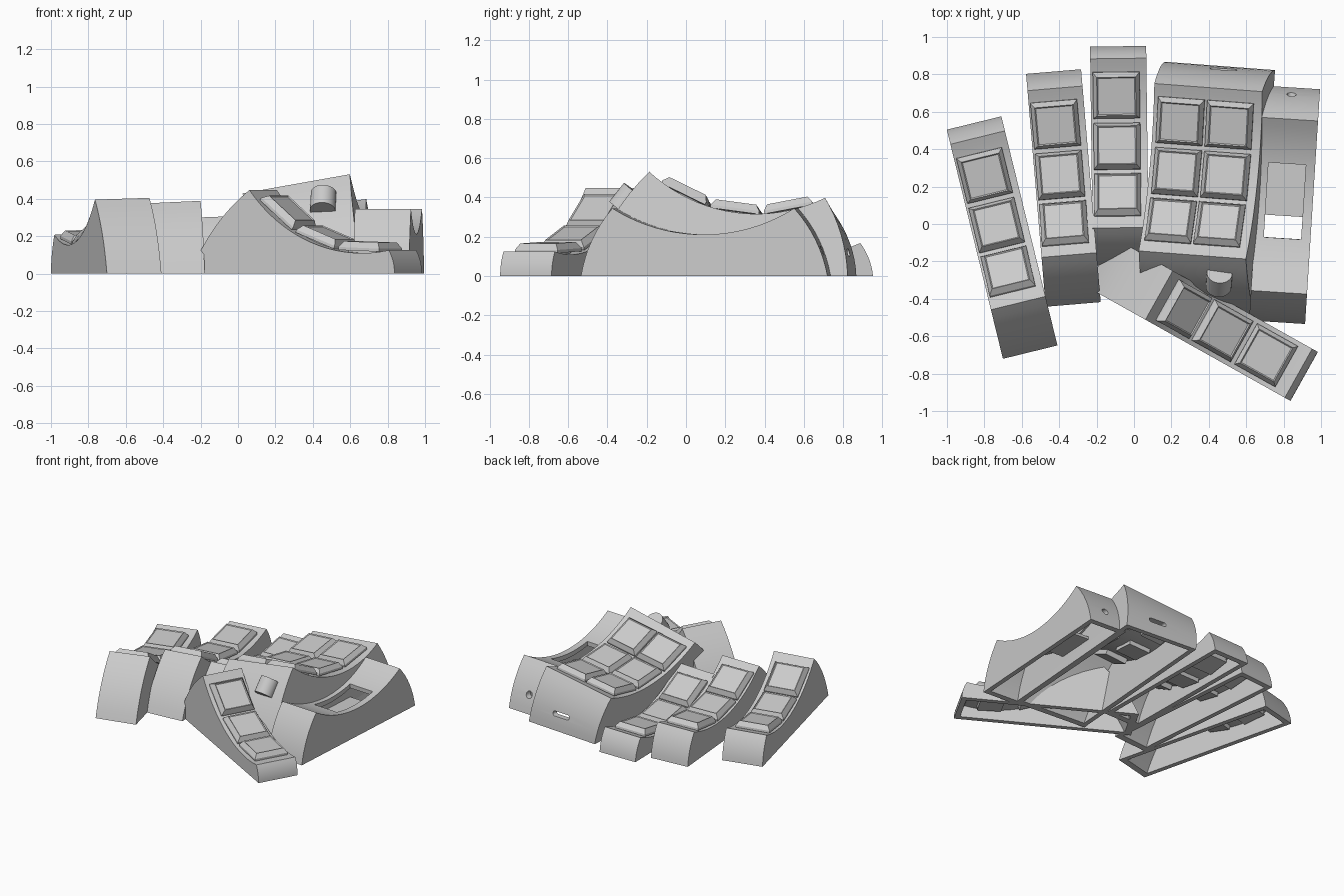
import bpy, bmesh, math
from mathutils import Matrix, Vector

if "Cube" in bpy.data.objects:
    bpy.data.objects.remove(bpy.data.objects["Cube"])

grey = bpy.data.materials.new("plain grey")
grey.use_nodes = True
COLOUR = (0.6, 0.6, 0.6, 1)
grey.diffuse_color = COLOUR
grey.node_tree.nodes["Principled BSDF"].inputs["Base Color"].default_value = COLOUR

WALL = 0.035
RADIUS = 0.87
KEY_STEP = math.radians(18.5)


def make_object(name, bm, matrix=Matrix()):
    bmesh.ops.recalc_face_normals(bm, faces=bm.faces[:])
    mesh = bpy.data.meshes.new(name)
    bm.to_mesh(mesh)
    bm.free()
    mesh.materials.append(grey)
    obj = bpy.data.objects.new(name, mesh)
    obj.matrix_world = matrix
    bpy.context.scene.collection.objects.link(obj)
    return obj


def smooth(obj):
    bpy.context.view_layer.update()
    bpy.ops.object.select_all(action='DESELECT')
    obj.select_set(True)
    bpy.context.view_layer.objects.active = obj
    bpy.ops.object.shade_smooth_by_angle(angle=math.radians(25))


def cut(obj, cutters):
    for cutter in cutters:
        cutter.hide_render = True
        mod = obj.modifiers.new("cut", 'BOOLEAN')
        mod.operation = 'DIFFERENCE'
        mod.solver = 'EXACT'
        mod.object = cutter
    bpy.context.view_layer.update()
    graph = bpy.context.evaluated_depsgraph_get()
    mesh = bpy.data.meshes.new_from_object(obj.evaluated_get(graph))
    obj.modifiers.clear()
    obj.data = mesh
    for cutter in cutters:
        bpy.data.objects.remove(cutter)


def box(name, size, matrix):
    bm = bmesh.new()
    bmesh.ops.create_cube(bm, size=1)
    bmesh.ops.scale(bm, vec=size, verts=bm.verts)
    return make_object(name, bm, matrix)


def cylinder(name, radius, depth, matrix, stretch=1):
    bm = bmesh.new()
    bmesh.ops.create_cone(bm, cap_ends=True, segments=32, radius1=radius,
                          radius2=radius, depth=depth)
    for v in bm.verts:
        v.co.x += math.copysign(stretch - 1, v.co.x) * radius
    return make_object(name, bm, matrix)


def key_cap(name, matrix):
    # Stacked square rings: switch body, skirt, tapered rim and dished top
    rings = [(0.085, -0.06), (0.085, 0.012), (0.125, 0.012), (0.125, 0.028),
             (0.104, 0.06), (0.098, 0.054)]
    bm = bmesh.new()
    loops = [[bm.verts.new((sx * h, sy * h, z))
              for sx, sy in ((-1, -1), (1, -1), (1, 1), (-1, 1))] for h, z in rings]
    for low, high in zip(loops, loops[1:]):
        for i in range(4):
            j = (i + 1) % 4
            bm.faces.new((low[i], low[j], high[j], high[i]))
    bm.faces.new(loops[0][::-1])
    bm.faces.new(loops[-1])
    return make_object(name, bm, matrix)


class Column:
    """Hollow key block with a concave top between two bulging end walls."""

    def __init__(self, name, front, back, width, front_ridge, back_ridge,
                 roll=0.0, lean=0.0):
        self.name, self.width, self.roll, self.lean = name, width, roll, lean
        along = Vector(back) - Vector(front)
        self.length = along.length
        self.matrix = (Matrix.Translation((*front, 0)) @
                       Matrix.Rotation(math.atan2(-along.x, along.y), 4, 'Z'))
        self.p = Vector(front_ridge)
        self.q = Vector((self.length - back_ridge[0], back_ridge[1]))
        chord = self.q - self.p
        self.half = math.asin(chord.length / 2 / RADIUS)
        self.u = chord.normalized()
        self.n = Vector((-self.u.y, self.u.x))
        self.centre = (self.p + self.q) / 2 + self.n * RADIUS * math.cos(self.half)
        self.shell = self.prism(name, 0)
        cut(self.shell, [self.prism("hollow_cutter", WALL)])

    def arc(self, a):
        return self.centre + RADIUS * (self.u * math.sin(a) - self.n * math.cos(a))

    def place(self, x, y, z):
        z *= 1 + self.roll * x
        return Vector((x - self.lean * z, y, z))

    def profile(self):
        def bulge(a, b, steps=8):
            d = b - a
            out = Vector((-d.y, d.x)) * 0.07
            return [a + d * t + out * 4 * t * (1 - t)
                    for t in (i / steps for i in range(steps))]
        base, end = Vector((0, 0)), Vector((self.length, 0))
        top = [self.arc(self.half * (i / 10 - 1)) for i in range(20)]
        return bulge(base, self.p) + top + bulge(self.q, end) + [end]

    def prism(self, name, inset):
        mid, hw = self.length / 2, self.width / 2 - inset
        shrink = 1 - 2 * inset / self.length
        bm = bmesh.new()
        sides = [[bm.verts.new(self.place(x, mid + (p.x - mid) * shrink, p.y - inset))
                  for p in self.profile()] for x in (-hw, hw)]
        count = len(sides[0])
        for i in range(count):
            j = (i + 1) % count
            bm.faces.new((sides[0][i], sides[0][j], sides[1][j], sides[1][i]))
        bm.faces.new(sides[0])
        bm.faces.new(sides[1][::-1])
        return make_object(name, bm, self.matrix)

    def seat(self, x, a):
        # Frame lying on the concave top
        p = self.arc(a)
        tilt = math.atan2(self.u.y, self.u.x) + a
        return (self.matrix @ Matrix.Translation(self.place(x, p.x, p.y)) @
                Matrix.Rotation(-math.atan(self.roll * p.y), 4, 'Y') @
                Matrix.Rotation(tilt, 4, 'X'))

    def add_keys(self, xs):
        # Openings for the switches, then the keys themselves
        seats = [self.seat(x, KEY_STEP * i) for x in xs for i in (-1, 0, 1)]
        cut(self.shell, [box("switch_cutter", (0.165, 0.165, 0.12), s) for s in seats])
        for i, s in enumerate(seats):
            key_cap(f"{self.name}_key_{i + 1}", s)

    def end_wall(self, x, z):
        # Frame whose z axis runs along the block, at the back wall
        return (self.matrix @ Matrix.Translation((x, self.length - 0.04, z)) @
                Matrix.Rotation(math.pi / 2, 4, 'X'))


little = Column("little_finger_block", (-0.555, -0.685), (-0.855, 0.54), 0.30,
                (0.27, 0.40), (0.08, 0.21), roll=0.08)
ring = Column("ring_finger_block", (-0.325, -0.43), (-0.43, 0.815), 0.295,
              (0.265, 0.382), (0.09, 0.235), roll=0.12)
middle = Column("middle_finger_block", (-0.07, -0.22), (-0.085, 0.95), 0.30,
                (0.20, 0.305), (0.065, 0.165), roll=0.12)
index = Column("index_finger_block", (0.36, -0.48), (0.46, 0.845), 0.59,
               (0.31, 0.48), (0.12, 0.36), roll=0.36, lean=0.15)
inner = Column("inner_block", (0.765, -0.525), (0.845, 0.73), 0.30,
               (0.16, 0.345), (0.17, 0.345))
thumb = Column("thumb_block", (-0.18, -0.205), (0.91, -0.815), 0.30,
               (0.36, 0.447), (0.035, 0.125))

for column in (little, ring, middle):
    column.add_keys([-0.012])
index.add_keys([-0.145, 0.122])
thumb.add_keys([0])

# Window in the inner block with a shelf below it, and cable openings
cut(inner.shell, [box("window_cutter", (0.2, 0.4, 0.2), inner.seat(0, 0.03)),
                  cylinder("socket_cutter", 0.025, 0.16, inner.end_wall(0, 0.13))])
box("inner_shelf", (0.23, 0.30, 0.02),
    inner.matrix @ Matrix.Translation((0, 0.72, 0.12)))
cut(index.shell, [cylinder("slot_cutter", 0.018, 0.2, index.end_wall(0.02, 0.12), 4)])

# Half-sunk thumb roller on the sloping front of the index block
slope = math.atan2(index.p.x, index.p.y)
cylinder("thumb_roller", 0.068, 0.12,
         Matrix.Translation((0.455, -0.30, 0.385)) @ Matrix.Rotation(-0.07, 4, 'Z') @
         Matrix.Rotation(-slope - 0.1, 4, 'X'))
smooth(bpy.data.objects["thumb_roller"])

for column in (little, ring, middle, index, inner, thumb):
    smooth(column.shell)
